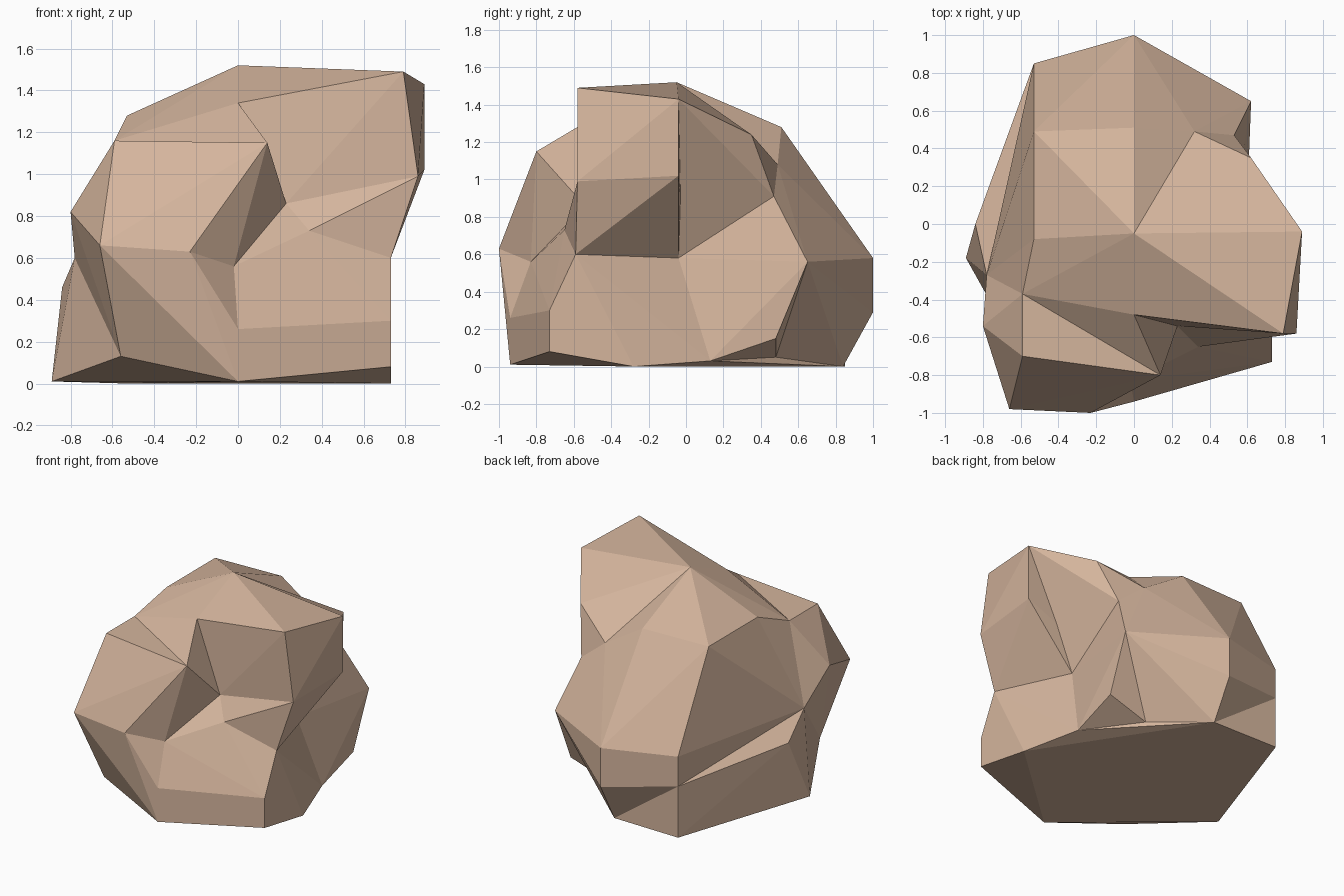
import bpy, bmesh, math

if "Cube" in bpy.data.objects:
    bpy.data.objects.remove(bpy.data.objects["Cube"])

# One sandstone colour
stone = bpy.data.materials.new("tan_stone")
stone.diffuse_color = (0.66, 0.46, 0.335, 1)
stone.use_nodes = True
stone.node_tree.nodes["Principled BSDF"].inputs["Base Color"].default_value = stone.diffuse_color

# Corner points of the boulder, ring by ring from the ground up
base = dict(a=(0, -.94, .01), b=(.73, -.73, .08), c=(.73, -.28, 0), d=(0, .84, 0),
            e=(-.53, .85, 0), f=(-.89, -.18, .01), g=(-.56, -.77, .13),
            h=(.60, .13, .03), i=(.30, .48, .05), j=(.61, .48, .15))
middle = dict(k=(0, -.94, .26), l=(.73, -.73, .30), m=(.73, -.59, .60), n=(.51, -.04, .58),
              o=(.62, .65, .56), p=(0, 1, .58), q=(0, 1, .29), r=(-.53, .85, .60),
              s=(-.84, 0, .46), t=(-.78, -.27, .60), u=(-.66, -.98, .66),
              v=(-.23, -1, .63), w=(-.02, -.83, .56), x=(-.80, -.54, .82),
              y=(-.53, .85, .38))
shoulder = dict(A=(.34, -.65, .73), B=(.23, -.54, .86), C=(.86, -.58, .99),
                D=(.89, -.04, 1.02), E=(.53, .47, .91), F=(.62, .35, 1.24),
                G=(.32, .49, 1.08), H=(-.60, .20, .92), I=(-.59, -.70, 1.16),
                J=(-.59, -.37, 1.16), K=(.14, -.80, 1.15))
crown = dict(L=(0, -.48, 1.34), M=(.79, -.58, 1.49), N=(.89, -.04, 1.43),
             O=(0, -.05, 1.52), P=(-.53, -.08, 1.28), Q=(-.53, .49, 1.28),
             R=(0, .51, 1.28), Z=(0, 0, .60))
corners = {**base, **middle, **shoulder, **crown}


def lump(name, letters):
    """Convex chunk of rock around the named corners and the centre Z."""
    bm = bmesh.new()
    for ch in letters + "Z":
        bm.verts.new(corners[ch])
    bmesh.ops.convex_hull(bm, input=bm.verts[:])
    loose = [v for v in bm.verts if not v.link_faces]
    bmesh.ops.delete(bm, geom=loose, context='VERTS')
    bmesh.ops.dissolve_limit(bm, angle_limit=math.radians(1), verts=bm.verts[:], edges=bm.edges[:])
    bmesh.ops.recalc_face_normals(bm, faces=bm.faces[:])
    mesh = bpy.data.meshes.new(name)
    bm.to_mesh(mesh)
    bm.free()
    mesh.materials.append(stone)
    bpy.context.collection.objects.link(bpy.data.objects.new(name, mesh))


# The boulder is a union of convex chunks, so the creases fall between them
lump("rock_base", "agfstyedihckw")
lump("rock_back", "PQROHrtypqdoGEn")
lump("rock_right_foot", "nojhi")
lump("rock_back_right_foot", "noidqp")
lump("rock_front_right_foot", "wABmnlkabch")
lump("rock_front_left_foot", "uvwkagt")
lump("rock_right_ledge", "ABCDmn")
lump("rock_overhang_front", "LMNODCBn")
lump("rock_overhang_back", "NOFGEn")
lump("rock_front_left_brow", "KIJBuvwxtg")
lump("rock_brow_ridge", "JLKBP")
lump("rock_left_shoulder", "JPOLt")
